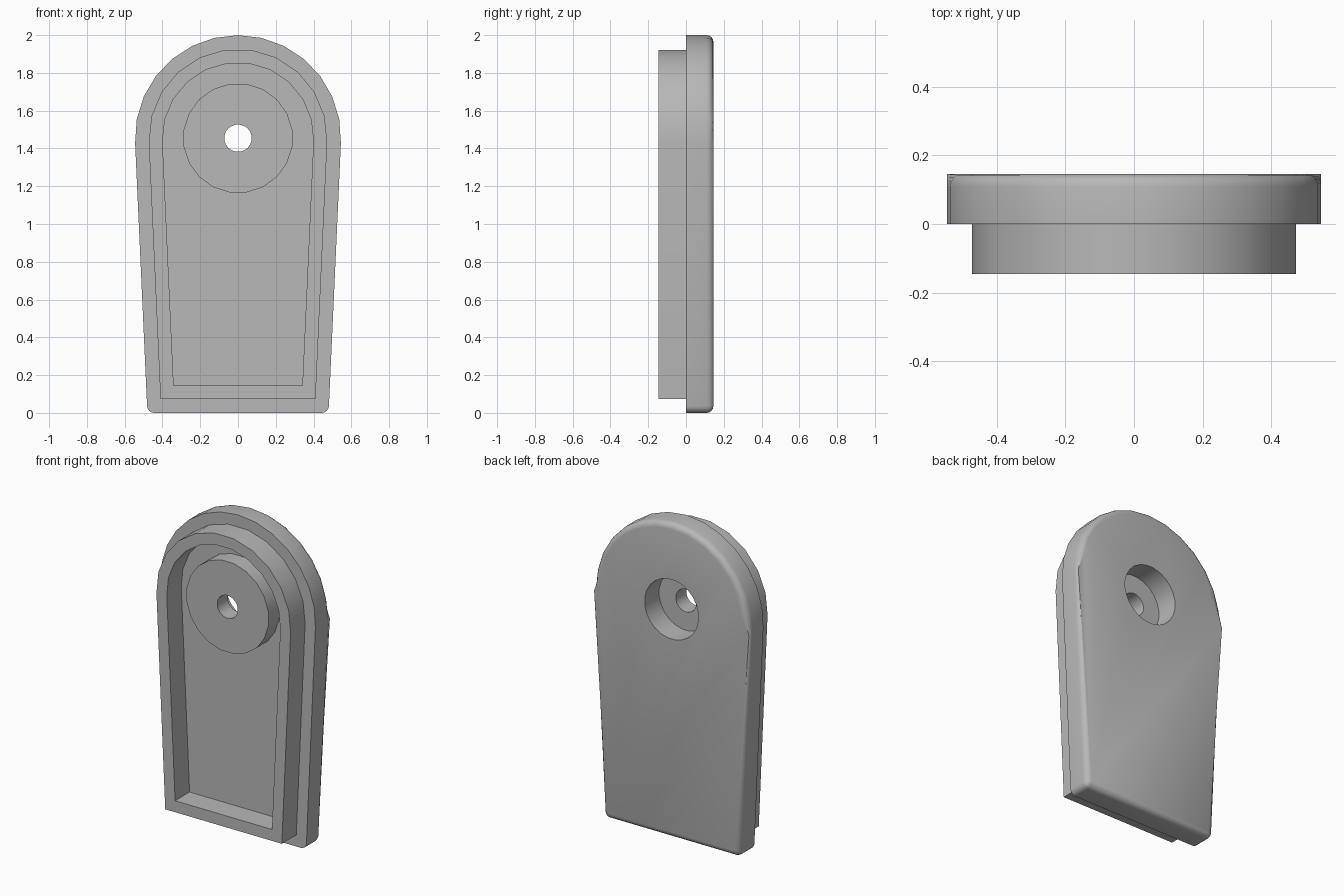
import bpy, bmesh, math

cube = bpy.data.objects.get("Cube")
if cube:
    bpy.data.objects.remove(cube, do_unlink=True)

grey = bpy.data.materials.new("plain grey")
grey.use_nodes = True
colour = (0.48, 0.48, 0.48, 1)
grey.diffuse_color = colour
grey.node_tree.nodes["Principled BSDF"].inputs["Base Color"].default_value = colour

UNIT = 0.0727          # base module of the part
CENTRE_Z = 1.4545      # centre of the round top and the screw hole
RADIUS = 7.5 * UNIT
LEAN = math.radians(2.6)


def outline(inset, segments):
    """Tapered tombstone shape, as (x, z) points."""
    r = RADIUS - inset
    sweep = math.pi + 2 * LEAN
    arc = [(r * math.cos(-LEAN + sweep * i / segments),
            CENTRE_Z + r * math.sin(-LEAN + sweep * i / segments))
           for i in range(segments + 1)]
    x, z = arc[0]
    foot = x - (z - inset) * math.tan(LEAN)
    return [(foot, inset)] + arc + [(-foot, inset)]


def circle(r, segments):
    return [(r * math.cos(math.tau * (i + 0.5) / segments),
             CENTRE_Z + r * math.sin(math.tau * (i + 0.5) / segments))
            for i in range(segments)]


def loop(bm, points, y):
    return [bm.verts.new((x, y, z)) for x, z in points]


def bridge(bm, a, b):
    for i in range(len(a)):
        j = (i + 1) % len(a)
        bm.faces.new((a[i], a[j], b[j], b[i]))


def finish(bm, name):
    bmesh.ops.recalc_face_normals(bm, faces=bm.faces)
    mesh = bpy.data.meshes.new(name)
    bm.to_mesh(mesh)
    bm.free()
    obj = bpy.data.objects.new(name, mesh)
    bpy.context.collection.objects.link(obj)
    mesh.materials.append(grey)
    return obj


def smooth(obj):
    bpy.ops.object.select_all(action='DESELECT')
    obj.select_set(True)
    bpy.context.view_layer.objects.active = obj
    bpy.ops.object.shade_smooth_by_angle(angle=math.radians(32))


def prism(points, y0, y1):
    bm = bmesh.new()
    front, back = loop(bm, points, y0), loop(bm, points, y1)
    bridge(bm, front, back)
    bm.faces.new(front)
    bm.faces.new(back)
    return bm


def tube(name, outer, inner, y0, y1):
    bm = bmesh.new()
    rings = [loop(bm, outer, y0), loop(bm, outer, y1),
             loop(bm, inner, y1), loop(bm, inner, y0)]
    for i in range(4):
        bridge(bm, rings[i], rings[(i + 1) % 4])
    obj = finish(bm, name)
    smooth(obj)
    return obj


# Cover plate with rounded back edge and rounded lower corners
depth = 2 * UNIT
bm = prism(outline(0, 14), 0, depth)
rounded = [e for e in bm.edges
           if all(v.co.y > depth - 0.001 for v in e.verts)
           or all(v.co.z < 0.001 for v in e.verts)
           and abs(e.verts[0].co.y - e.verts[1].co.y) > 0.01]
bmesh.ops.bevel(bm, geom=rounded, offset=UNIT / 2, offset_type='OFFSET',
                segments=4, profile=0.5, affect='EDGES')
plate = finish(bm, "cover_plate")

# Counterbore through the plate
cutter = finish(prism(circle(0.19, 24), -0.05, 0.3), "counterbore_cutter")
cutter.hide_render = True
cutter.hide_viewport = True
cut = plate.modifiers.new("counterbore", 'BOOLEAN')
cut.operation = 'DIFFERENCE'
cut.solver = 'EXACT'
cut.object = cutter
bpy.context.view_layer.objects.active = plate
bpy.ops.object.modifier_apply(modifier=cut.name)
bpy.data.objects.remove(cutter, do_unlink=True)
smooth(plate)

# Raised rim on the front
tube("rim", outline(UNIT, 11), outline(2 * UNIT, 11), -depth, 0)

# Screw boss, whose back closes the counterbore
tube("screw_boss", circle(4 * UNIT, 20), circle(UNIT, 20), -1.45 * UNIT, 0)
